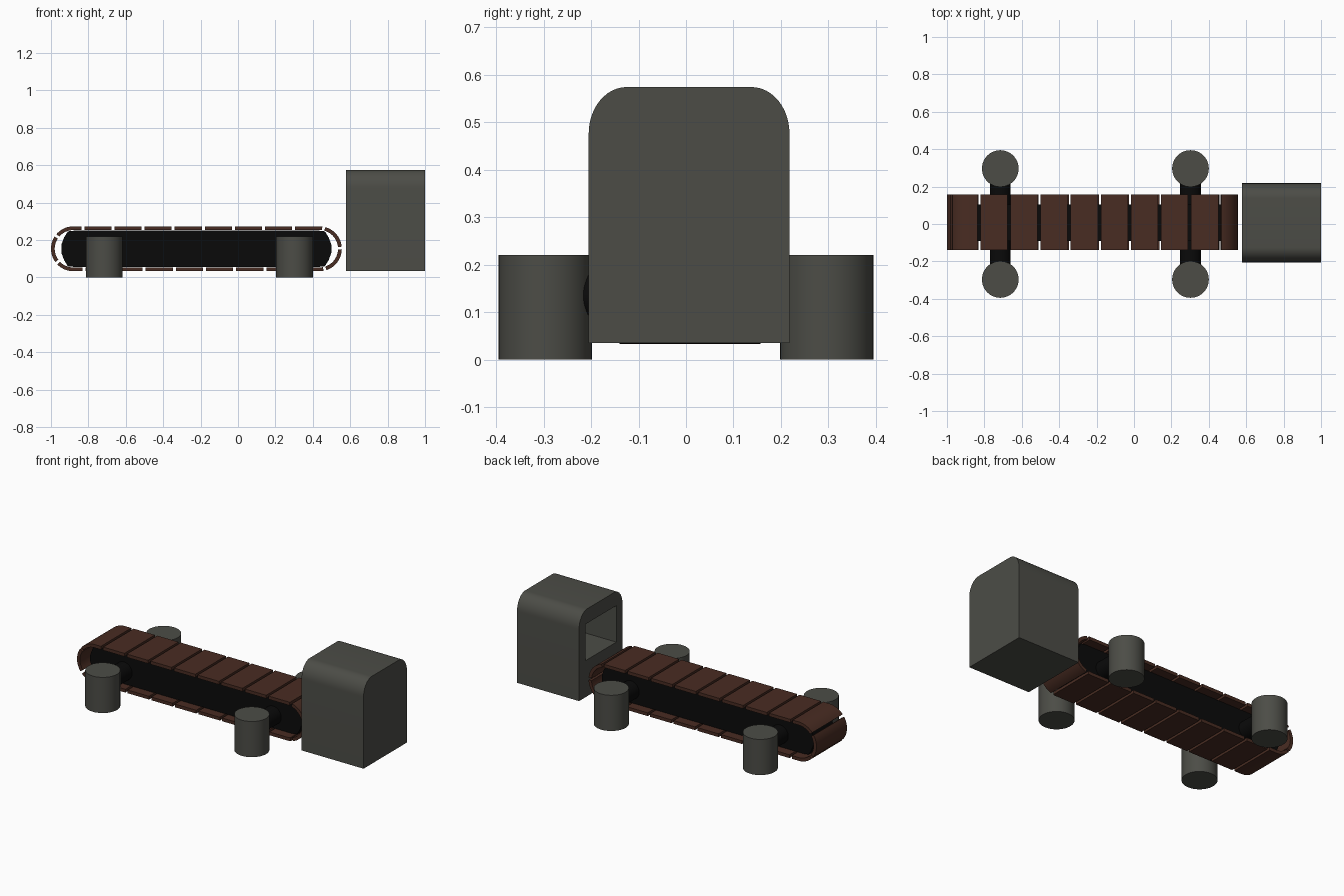
import bpy, math
from mathutils import Vector

if "Cube" in bpy.data.objects:
    bpy.data.objects.remove(bpy.data.objects["Cube"])


def material(name, rgb):
    m = bpy.data.materials.new(name)
    m.diffuse_color = (*rgb, 1)
    m.use_nodes = True
    m.node_tree.nodes["Principled BSDF"].inputs["Base Color"].default_value = m.diffuse_color
    return m


GREY = material("dark grey", (0.072, 0.073, 0.062))
BROWN = material("belt brown", (0.066, 0.025, 0.016))
BLACK = material("black", (0.003, 0.003, 0.003))


def smooth(obj):
    bpy.ops.object.select_all(action='DESELECT')
    obj.select_set(True)
    bpy.context.view_layer.objects.active = obj
    bpy.ops.object.shade_smooth_by_angle(angle=math.radians(35))


def prism(name, profile, offset, mat):
    """Extrude a closed loop of 3D points along an offset vector."""
    n = len(profile)
    pts = [Vector(p) for p in profile]
    verts = pts + [p + Vector(offset) for p in pts]
    faces = [tuple(range(n)), tuple(range(2 * n - 1, n - 1, -1))]
    faces += [(i, n + i, n + (i + 1) % n, (i + 1) % n) for i in range(n)]
    me = bpy.data.meshes.new(name)
    me.from_pydata(verts, [], faces)
    me.materials.append(mat)
    obj = bpy.data.objects.new(name, me)
    bpy.context.collection.objects.link(obj)
    bpy.context.view_layer.objects.active = obj
    obj.select_set(True)
    bpy.ops.object.mode_set(mode='EDIT')
    bpy.ops.mesh.select_all(action='SELECT')
    bpy.ops.mesh.normals_make_consistent(inside=False)
    bpy.ops.object.mode_set(mode='OBJECT')
    smooth(obj)
    return obj


def cylinder(name, r, depth, loc, mat, rot=(0, 0, 0)):
    bpy.ops.mesh.primitive_cylinder_add(vertices=48, radius=r, depth=depth,
                                        location=loc, rotation=rot)
    obj = bpy.context.object
    obj.name = name
    obj.data.materials.append(mat)
    smooth(obj)
    return obj


# Belt plates follow a stadium shaped loop
X0, X1, ZC, R, THICK = -0.88, 0.435, 0.153, 0.12, 0.02
STRAIGHT, ARC = X1 - X0, math.pi * R
PERIM = 2 * (STRAIGHT + ARC)
Y0, Y1 = -0.14, 0.157


def loop_point(s, r):
    """Point at outer arc length s (from the top right, running left)."""
    s %= PERIM
    if s < STRAIGHT:
        return (X1 - s, Y0, ZC + r)
    s -= STRAIGHT
    if s < ARC:
        a = math.pi / 2 + s / R
        return (X0 + r * math.cos(a), Y0, ZC + r * math.sin(a))
    s -= ARC
    if s < STRAIGHT:
        return (X0 + s, Y0, ZC - r)
    a = -math.pi / 2 + (s - STRAIGHT) / R
    return (X1 + r * math.cos(a), Y0, ZC + r * math.sin(a))


COUNT, GAP, STEPS = 21, 0.016, 12
pitch = PERIM / COUNT
for k in range(COUNT):
    start = X1 + 0.83 + k * pitch + GAP / 2
    ss = [start + (pitch - GAP) * i / STEPS for i in range(STEPS + 1)]
    outline = [loop_point(s, R) for s in ss]
    outline += [loop_point(s, R - THICK) for s in reversed(ss)]
    prism(f"belt_plate_{k + 1}", outline, (0, Y1 - Y0, 0), BROWN)

# Black core inside the belt, with tapered ends
half = [(0.43, 0.097), (0.465, 0.093), (0.485, 0.06), (0.5, 0.02)]
right = half + [(x, -z) for x, z in reversed(half)]
left = [(-0.445 - x, z) for x, z in reversed(right)]
core = [(x, -0.09, ZC + z) for x, z in right + left]
prism("belt_core", core, (0, 0.195, 0), BLACK)

# Axles and legs
for x, end in ((-0.715, "rear"), (0.302, "front")):
    cylinder(f"{end}_axle", 0.056, 0.56, (x, 0, 0.135), BLACK,
             (math.pi / 2, 0, 0))
    for sy, side in ((-1, "near"), (1, "far")):
        cylinder(f"{end}_{side}_leg", 0.098, 0.22, (x, sy * 0.2965, 0.11), GREY)

# Housing at the belt end with rounded shoulders
BY0, BY1, BZ0, BZ1, RY, RZ = -0.205, 0.218, 0.035, 0.574, 0.08, 0.098
outline = [(0.577, BY0, BZ0), (0.577, BY1, BZ0)]
for cy, a0 in ((BY1 - RY, 0), (BY0 + RY, math.pi / 2)):
    for i in range(13):
        a = a0 + math.pi / 2 * i / 12
        outline.append((0.577, cy + RY * math.cos(a), BZ1 - RZ + RZ * math.sin(a)))
housing = prism("housing", outline, (0.423, 0, 0), GREY)

# Opening facing the belt
hole = [(0.5, -0.145, 0.26), (0.5, 0.155, 0.26),
        (0.5, 0.155, 0.485), (0.5, -0.145, 0.485)]
cutter = prism("opening_cutter", hole, (0.44, 0, 0), GREY)
cutter.hide_render = True
mod = housing.modifiers.new("opening", 'BOOLEAN')
mod.operation = 'DIFFERENCE'
mod.solver = 'EXACT'
mod.object = cutter
bpy.context.view_layer.objects.active = housing
bpy.ops.object.modifier_apply(modifier=mod.name)
bpy.data.objects.remove(cutter)
smooth(housing)
